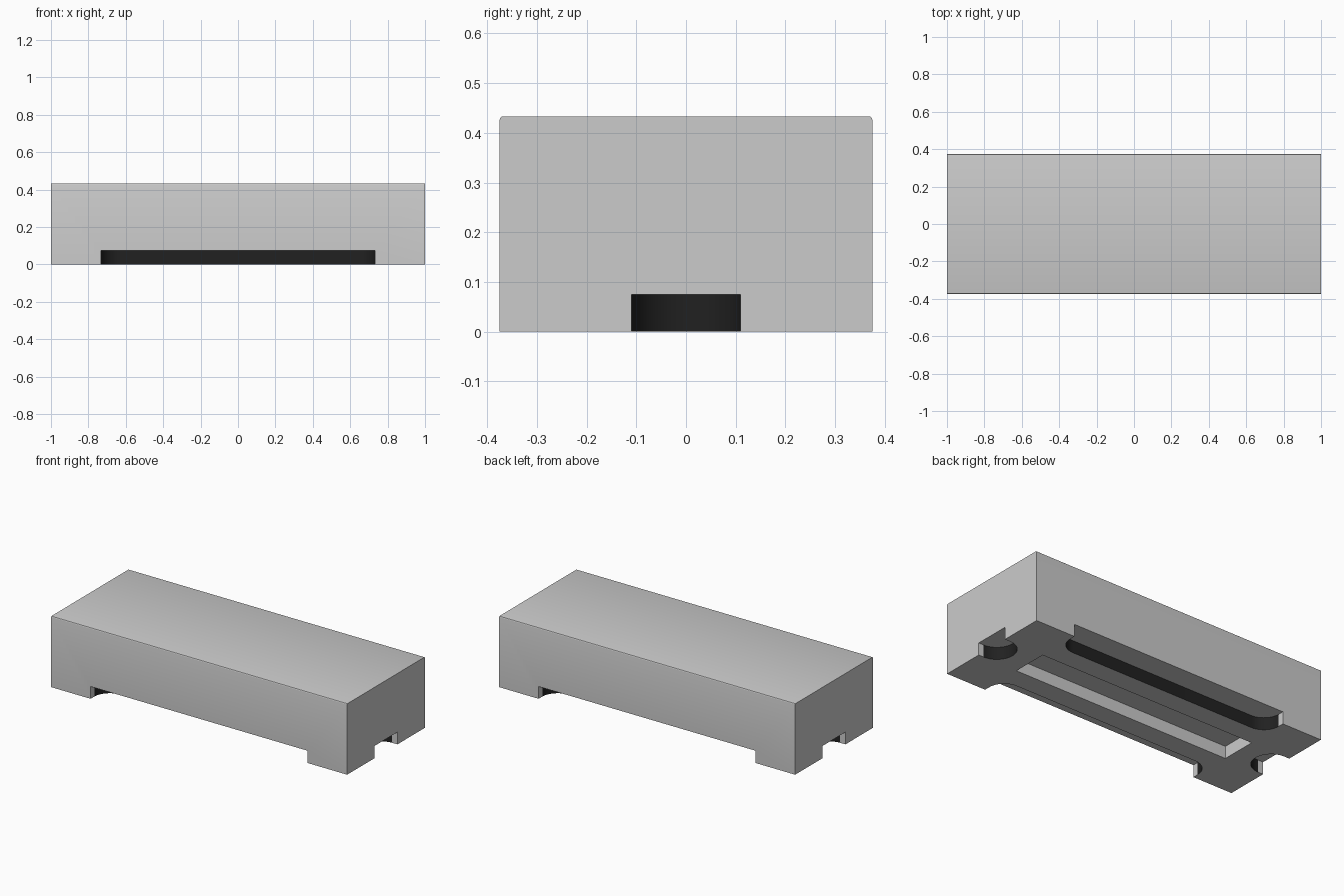
import bpy, bmesh
from math import sin, cos, pi

if "Cube" in bpy.data.objects:
    bpy.data.objects.remove(bpy.data.objects["Cube"])

L, W, H = 1.0, 0.375, 0.433      # half length, half width, height
D = 0.075                        # depth of all cuts in the underside
FLAT, R = 0.035, 0.105           # straight lip and corner radius of the grooves

black = bpy.data.materials.new("groove_black")
black.diffuse_color = (0.015, 0.015, 0.015, 1)
black.use_nodes = True
black.node_tree.nodes["Principled BSDF"].inputs["Base Color"].default_value = black.diffuse_color


def prism(name, pts, z0, z1):
    """Extrude a flat outline between two heights."""
    bm = bmesh.new()
    face = bm.faces.new([bm.verts.new((x, y, z0)) for x, y in pts])
    ext = bmesh.ops.extrude_face_region(bm, geom=[face])
    verts = [v for v in ext["geom"] if isinstance(v, bmesh.types.BMVert)]
    bmesh.ops.translate(bm, verts=verts, vec=(0, 0, z1 - z0))
    bmesh.ops.recalc_face_normals(bm, faces=bm.faces)
    me = bpy.data.meshes.new(name)
    bm.to_mesh(me)
    bm.free()
    ob = bpy.data.objects.new(name, me)
    bpy.context.collection.objects.link(ob)
    return ob


def rect(hx, hy):
    return [(-hx, -hy), (hx, -hy), (hx, hy), (-hx, hy)]


def groove(half, r, n=12):
    """Slot outline: open edge at v = 0, rounded inner corners at v < 0."""
    arc = [(half - r + r * cos(i * pi / 2 / n), -FLAT - r * sin(i * pi / 2 / n))
           for i in range(n + 1)]
    side = [(half, 0.1)] + arc
    left = [(-u, v) for u, v in reversed(side)]
    if abs(half - r) < 1e-6:
        left = left[1:]
    return side + left


# Main block with a slightly eased pair of long top edges
body = prism("block", rect(L, W), 0, H)
bm = bmesh.new()
bm.from_mesh(body.data)
top = [e for e in bm.edges if all(v.co.z > H - 0.01 for v in e.verts)
       and abs(e.verts[0].co.y - e.verts[1].co.y) < 0.01]
bmesh.ops.bevel(bm, geom=top, offset=0.006, segments=3, profile=0.5, affect='EDGES')
bm.to_mesh(body.data)
bm.free()

# Underside cutters: centre recess, two finger grooves, two end notches
cutters = [prism("recess_cutter", rect(0.735, 0.11), -0.1, D)]
side_slot, end_slot = groove(0.733, R), groove(0.11, 0.11)
for s in (-1, 1):
    cutters.append(prism("side_groove_cutter",
                         [(u, s * (W + v)) for u, v in side_slot], -0.1, D))
    cutters.append(prism("end_notch_cutter",
                         [(s * (L + v), u) for u, v in end_slot], -0.1, D))

bpy.context.view_layer.objects.active = body
for c in cutters:
    m = body.modifiers.new("cut", 'BOOLEAN')
    m.object, m.operation, m.solver = c, 'DIFFERENCE', 'EXACT'
    bpy.ops.object.modifier_apply(modifier=m.name)
for c in cutters:
    bpy.data.objects.remove(c)

# Black rounded walls inside grooves and notches
body.data.materials.clear()
body.data.materials.append(None)
body.data.materials.append(black)
for p in body.data.polygons:
    x, y, z = (abs(k) for k in p.center)
    wall = abs(p.normal.z) < 0.1 and z < D
    in_recess = x < 0.74 and y < 0.115
    inner = x < L - FLAT + 0.001 and y < W - FLAT + 0.001
    p.material_index = 1 if wall and inner and not in_recess else 0

body.select_set(True)
bpy.ops.object.shade_smooth_by_angle()
